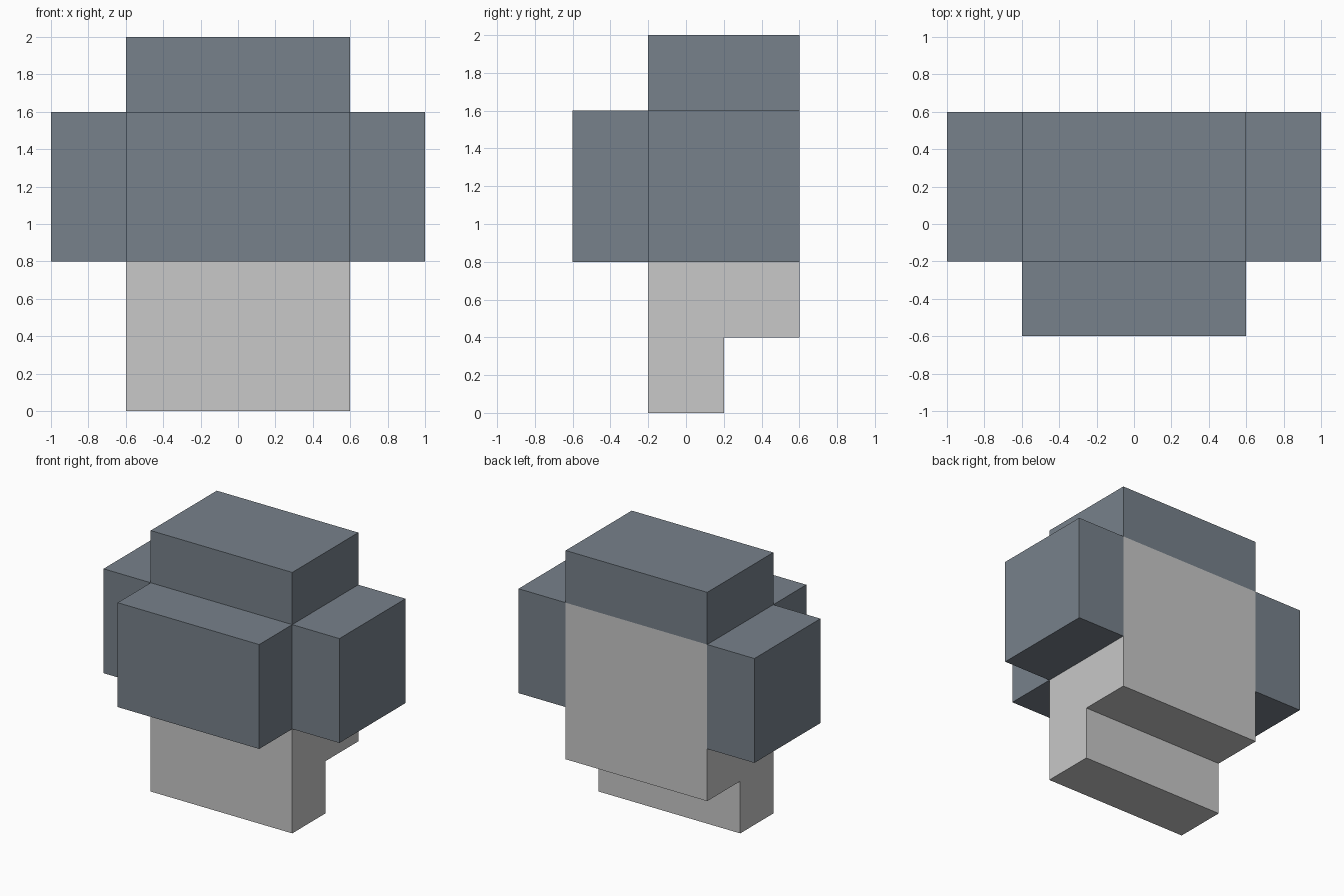
import bpy

if "Cube" in bpy.data.objects:
    bpy.data.objects.remove(bpy.data.objects["Cube"])


def material(name, rgb):
    def linear(c):
        c /= 255
        return c / 12.92 if c <= 0.04045 else ((c + 0.055) / 1.055) ** 2.4
    mat = bpy.data.materials.new(name)
    mat.diffuse_color = (*[linear(c) for c in rgb], 1)
    mat.use_nodes = True
    mat.node_tree.nodes["Principled BSDF"].inputs["Base Color"].default_value = mat.diffuse_color
    return mat


slate = material("slate grey", (119, 129, 139))
pale = material("pale grey", (200, 200, 200))


def extrude_x(name, profile, x0, x1, mat):
    """Solid from a (y, z) profile, listed counter-clockwise seen from +x."""
    n = len(profile)
    verts = [(x, y, z) for x in (x0, x1) for y, z in profile]
    faces = [tuple(reversed(range(n))), tuple(range(n, 2 * n))]
    faces += [(i, (i + 1) % n, n + (i + 1) % n, n + i) for i in range(n)]
    mesh = bpy.data.meshes.new(name)
    mesh.from_pydata(verts, [], faces)
    mesh.materials.append(mat)
    obj = bpy.data.objects.new(name, mesh)
    bpy.context.collection.objects.link(obj)
    return obj


def box(name, x, y, z, mat):
    profile = [(y[0], z[0]), (y[1], z[0]), (y[1], z[1]), (y[0], z[1])]
    return extrude_x(name, profile, x[0], x[1], mat)


# Pale core with a stepped-in base at the back
extrude_x("stepped_core",
          [(-0.2, 0), (0.2, 0), (0.2, 0.4), (0.6, 0.4), (0.6, 1.6), (-0.2, 1.6)],
          -0.6, 0.6, pale)

# Slate blocks around the core
box("top_block", (-0.6, 0.6), (-0.2, 0.6), (1.6, 2.0), slate)
box("front_block", (-0.6, 0.6), (-0.6, -0.2), (0.8, 1.6), slate)
box("right_block", (0.6, 1.0), (-0.2, 0.6), (0.8, 1.6), slate)
box("left_block", (-1.0, -0.6), (-0.2, 0.6), (0.8, 1.6), slate)
